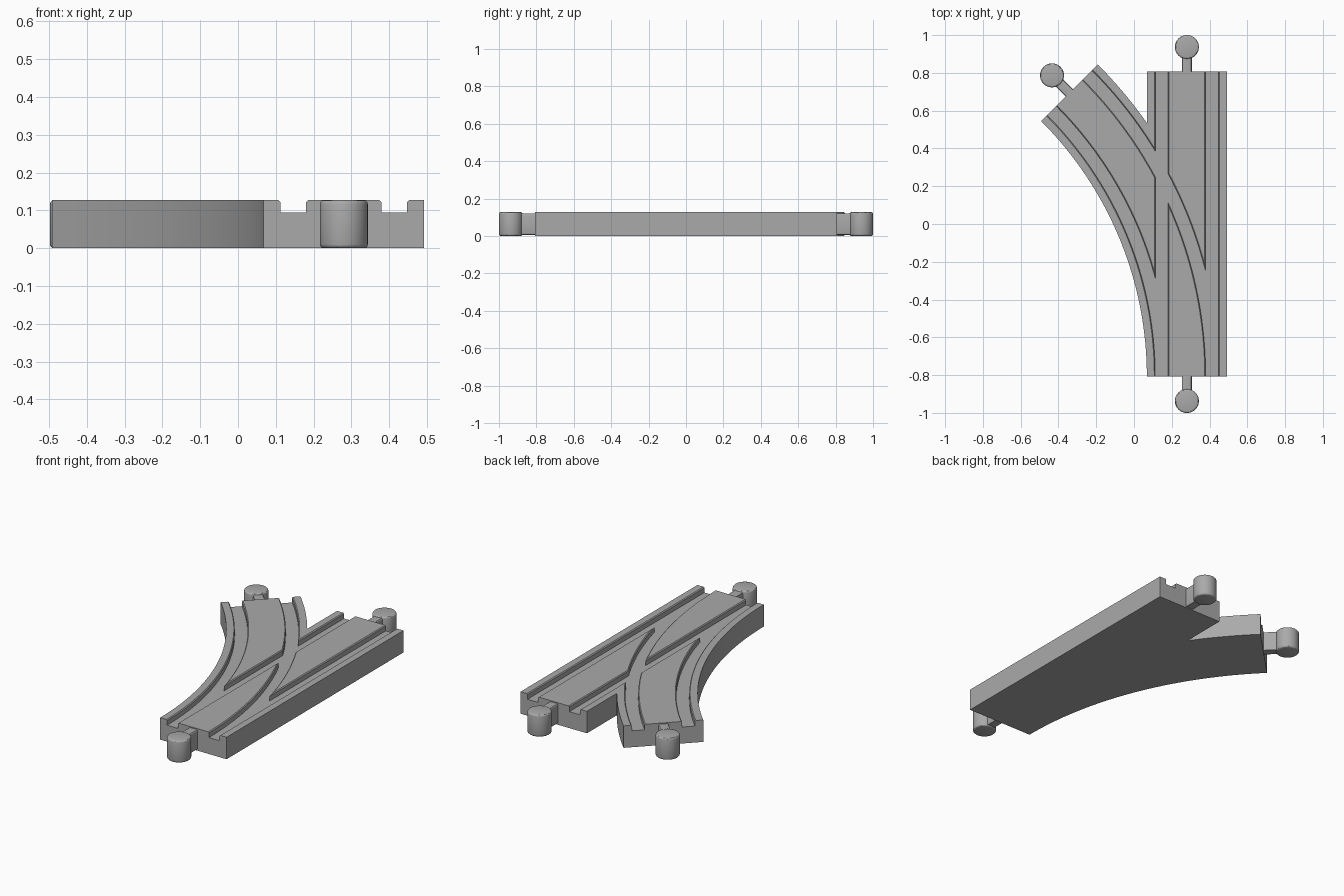
import bpy, bmesh
from math import sin, cos, acos, radians, pi
from mathutils import Vector, Matrix

cube = bpy.data.objects.get("Cube")
if cube:
    bpy.data.objects.remove(cube, do_unlink=True)

MID, HALF, END, TOP = 0.28, 0.212, 0.807, 0.127   # straight run and deck height
RADIUS, TURN = 2.124, radians(45)                 # curved branch centreline
CX = MID - RADIUS
GROOVE_OFFSET, GROOVE_HALF, FLOOR = 0.1335, 0.034, 0.095

grey = bpy.data.materials.new("plain grey")
grey.use_nodes = True
grey.diffuse_color = (0.4, 0.4, 0.4, 1)
grey.node_tree.nodes["Principled BSDF"].inputs["Base Color"].default_value = (0.4, 0.4, 0.4, 1)


def arc_point(r, a):
    return Vector((CX + r * cos(a), -END + r * sin(a), 0))


def add_object(name, bm):
    bmesh.ops.recalc_face_normals(bm, faces=bm.faces)
    mesh = bpy.data.meshes.new(name)
    bm.to_mesh(mesh)
    bm.free()
    mesh.materials.append(grey)
    ob = bpy.data.objects.new(name, mesh)
    bpy.context.collection.objects.link(ob)
    return ob


def smooth(ob):
    bpy.ops.object.select_all(action="DESELECT")
    ob.select_set(True)
    bpy.context.view_layer.objects.active = ob
    bpy.ops.object.shade_smooth_by_angle(angle=radians(30))


def groove_cutter(name, place, steps):
    """Sweep the chamfered groove section; place(offset, step) gives the plan point."""
    w, lip = GROOVE_HALF, 0.005
    half = [(w, FLOOR), (w, TOP - lip), (w + lip, TOP), (w + lip, TOP + 0.05)]
    section = half + [(-x, z) for x, z in reversed(half)]
    bm = bmesh.new()
    rings = [[bm.verts.new(place(x, s) + Vector((0, 0, z))) for x, z in section] for s in steps]
    n = len(section)
    for a, b in zip(rings, rings[1:]):
        for i in range(n):
            bm.faces.new((a[i], a[(i + 1) % n], b[(i + 1) % n], b[i]))
    bm.faces.new(rings[0])
    bm.faces.new(rings[-1])
    cutter = add_object(name, bm)
    cutter.hide_render = True
    return cutter


# Track bed: one outline of the straight run with its curved branch
SEG = 40
inner, outer = RADIUS - HALF, RADIUS + HALF
crotch = acos(inner / outer)
outline = [arc_point(inner, TURN * i / SEG) for i in range(SEG + 1)]
outline += [arc_point(outer, TURN + (crotch - TURN) * i / 10) for i in range(11)]
outline += [Vector((MID - HALF, END, 0)), Vector((MID + HALF, END, 0)),
            Vector((MID + HALF, -END, 0))]
bm = bmesh.new()
base = bm.faces.new([bm.verts.new(p) for p in outline])
top = bmesh.ops.extrude_face_region(bm, geom=[base], use_keep_orig=True)
bmesh.ops.translate(bm, vec=(0, 0, TOP),
                    verts=[g for g in top["geom"] if isinstance(g, bmesh.types.BMVert)])
bed = add_object("track_bed", bm)

# Wheel grooves along both routes
angles = [TURN * i / SEG for i in range(-1, SEG + 2)]
cutters = []
for side in (-1, 1):
    off = side * GROOVE_OFFSET
    cutters.append(groove_cutter(
        "straight_groove", lambda x, s: Vector((MID + off + x, s, 0)), (-1, 1)))
    cutters.append(groove_cutter(
        "curved_groove", lambda x, s: arc_point(RADIUS + off + x, s), angles))
bpy.context.view_layer.objects.active = bed
for cutter in cutters:
    mod = bed.modifiers.new("groove", "BOOLEAN")
    mod.operation, mod.solver, mod.object = "DIFFERENCE", "EXACT", cutter
    bpy.ops.object.modifier_apply(modifier=mod.name)
    bpy.data.objects.remove(cutter, do_unlink=True)
smooth(bed)


# Connector pegs: a rounded-edge drum on a narrow neck
def connector(prefix, position, heading):
    place = Matrix.Translation(position) @ Matrix.Rotation(heading, 4, "Z")
    bm = bmesh.new()
    bmesh.ops.create_cone(bm, cap_ends=True, segments=48, radius1=0.0635, radius2=0.0635, depth=TOP,
                          matrix=Matrix.Translation((0, 0.13, TOP / 2)))
    rims = [e for e in bm.edges if abs(e.verts[0].co.z - e.verts[1].co.z) < 0.001]
    bmesh.ops.bevel(bm, geom=rims, offset=0.01, segments=3, profile=0.5, affect="EDGES")
    bm.transform(place)
    smooth(add_object(prefix + "_peg_head", bm))

    bm = bmesh.new()
    bmesh.ops.create_cube(bm, size=1, matrix=Matrix.Translation((0, 0.035, TOP / 2))
                          @ Matrix.Diagonal((0.054, 0.09, 0.115, 1)))
    long_edges = [e for e in bm.edges if abs(e.verts[0].co.y - e.verts[1].co.y) > 0.05]
    bmesh.ops.bevel(bm, geom=long_edges, offset=0.008, segments=3, profile=0.5, affect="EDGES")
    bm.transform(place)
    smooth(add_object(prefix + "_peg_neck", bm))


connector("front", Vector((MID, -END, 0)), pi)
connector("back", Vector((MID, END, 0)), 0)
connector("branch", arc_point(RADIUS, TURN), TURN)
